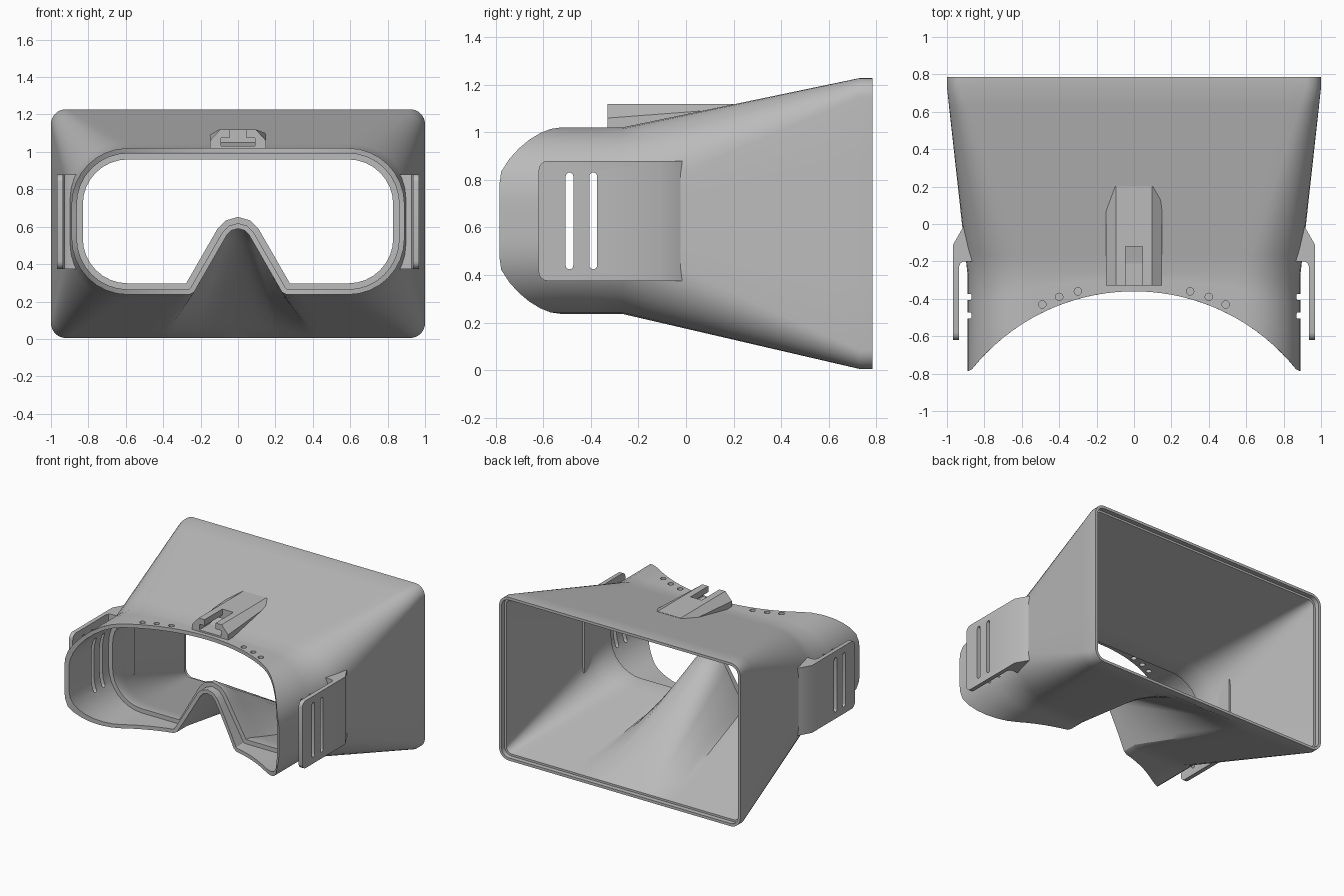
import bpy, bmesh, math
from mathutils import Vector

if "Cube" in bpy.data.objects:
    bpy.data.objects.remove(bpy.data.objects["Cube"], do_unlink=True)

grey = bpy.data.materials.new("plain_grey")
grey.use_nodes = True
grey.diffuse_color = (0.5, 0.5, 0.5, 1)
grey.node_tree.nodes["Principled BSDF"].inputs["Base Color"].default_value = (0.5, 0.5, 0.5, 1)


def finish(name, bm):
    bmesh.ops.recalc_face_normals(bm, faces=bm.faces)
    mesh = bpy.data.meshes.new(name)
    bm.to_mesh(mesh)
    bm.free()
    mesh.materials.append(grey)
    ob = bpy.data.objects.new(name, mesh)
    bpy.context.collection.objects.link(ob)
    return ob


def prism(points, axis, lo, hi):
    """Extrude a closed 2D outline along an axis (0, 1 or 2)."""
    bm = bmesh.new()
    rings = []
    for d in (lo, hi):
        ring = []
        for p in points:
            co = list(p)
            co.insert(axis, d)
            ring.append(bm.verts.new(co))
        rings.append(ring)
    n = len(points)
    bm.faces.new(rings[0])
    bm.faces.new(rings[1])
    for i in range(n):
        j = (i + 1) % n
        bm.faces.new((rings[0][i], rings[0][j], rings[1][j], rings[1][i]))
    return bm


def activate(ob):
    bpy.ops.object.select_all(action="DESELECT")
    ob.select_set(True)
    bpy.context.view_layer.objects.active = ob


def cut(ob, cutters):
    activate(ob)
    for c in cutters:
        m = ob.modifiers.new("cut", "BOOLEAN")
        m.operation, m.solver, m.object = "DIFFERENCE", "EXACT", c
        bpy.ops.object.modifier_apply(modifier=m.name)


def arc(cx, cy, r, a0, a1, n):
    angles = [math.radians(a0 + (a1 - a0) * i / n) for i in range(n + 1)]
    return [Vector((cx + r * math.cos(a), cy + r * math.sin(a))) for a in angles]


def section(nose, cx, r, z0, z1):
    """Closed outline: nose bridge, rounded corners, mirrored halves."""
    keys = [Vector(p) for p in nose]
    low = arc(cx, z0 + r, r, -90, 0, 8)
    high = arc(cx, z1 - r, r, 0, 90, 8)
    half = keys[:3]

    def fill(a, b, n):
        half.extend(a.lerp(b, i / n) for i in range(1, n))

    fill(keys[2], keys[3], 7)
    half.extend(keys[3:])
    fill(keys[4], low[0], 6)
    half.extend(low)
    fill(low[-1], high[0], 4)
    half.extend(high)
    top = Vector((0, z1))
    fill(high[-1], top, 12)
    half.append(top)
    return half + [Vector((-p.x, p.y)) for p in half[-2:0:-1]]


def inset(pts, d):
    out = []
    for i, p in enumerate(pts):
        a = (p - pts[i - 1]).normalized()
        b = (pts[(i + 1) % len(pts)] - p).normalized()
        na, nb = Vector((-a.y, a.x)), Vector((-b.y, b.x))
        m = (na + nb).normalized()
        out.append(p + m * d / max(m.dot(na), 0.5))
    return out


# Shell: face opening lofted to the wide rectangular rear opening
face = section([(0, .59), (.035, .58), (.06, .555), (.235, .25), (.26, .237)],
               .59, .3, .237, 1.02)
rear = section([(0, .005), (.1, .005), (.2, .005), (.4, .005), (.44, .005)],
               .92, .08, .005, 1.228)
START, END, BACK = -.27, .73, .785


def flat(pts, y):
    return [Vector((p.x, y, p.y)) for p in pts]


def curved(pts):
    """Front edge swept around the wearer's forehead."""
    return [Vector((p.x, max(-.785, math.sqrt(1.232 - p.x ** 2) - 1.47), p.y)) for p in pts]


def loft(a, b, n):
    return [[p.lerp(q, i / n) for p, q in zip(a, b)] for i in range(n + 1)]


rings = loft(curved(face), flat(face, START), 3)
rings += loft(flat(face, START), flat(rear, END), 10)[1:]
rings.append(flat(rear, BACK))
rings.append(flat(inset(rear, .02), BACK))
rings.append(flat(inset(rear, .02), .75))
rings += loft(flat(inset(rear, .035), .75), flat(inset(face, .06), START), 10)
rings.append(flat(inset(face, .06), -.3))
rings += loft(flat(inset(face, .028), -.3), curved(inset(face, .028)), 3)

bm = bmesh.new()
grid = [[bm.verts.new(p) for p in ring] for ring in rings]
count = len(face)
for k in range(len(grid)):
    a, b = grid[k], grid[(k + 1) % len(grid)]
    for i in range(count):
        j = (i + 1) % count
        bm.faces.new((a[i], a[j], b[j], b[i]))
shell = finish("visor_shell", bm)

# Strap brackets on both sides
brackets = []
for side, s in (("left", 1), ("right", -1)):
    outline = [(.85, -.01), (.91, -.01), (.967, -.11), (.967, -.62), (.936, -.62),
               (.936, -.23), (.928, -.208), (.91, -.2), (.85, -.2)]
    bm = prism([(s * x, y) for x, y in outline], 2, .375, .88)
    tips = [e for e in bm.edges if all(v.co.y < -.61 for v in e.verts)
            and abs(e.verts[0].co.z - e.verts[1].co.z) < .01]
    bmesh.ops.bevel(bm, geom=tips, offset=.04, segments=4, profile=.5, affect="EDGES")
    brackets.append(finish("strap_bracket_" + side, bm))

# Strap slots and vent holes
slots, vents = [], []
for s in (1, -1):
    for y in (-.49, -.39):
        stadium = arc(y, .815, .016, 0, 180, 8) + arc(y, .44, .016, 180, 360, 8)
        slots.append(finish("slot_cutter", prism(stadium, 0, s * .7, s * 1.1)))
    for x, y in ((.3, -.36), (.4, -.39), (.49, -.43)):
        circle = arc(s * x, y, .02, 0, 360, 16)[:-1]
        vents.append(finish("vent_cutter", prism(circle, 2, .9, 1.1)))
cut(shell, slots + vents)
for b in brackets:
    cut(b, slots)

# Top mount with a T-shaped slot
profile = [(-.15, 1.005), (-.15, 1.06), (-.095, 1.12), (.095, 1.12), (.15, 1.06), (.15, 1.005)]
bm = prism(profile, 1, -.33, .2)
for v in bm.verts:
    if v.co.y > 0:
        v.co.z = max(v.co.z, 1.1)
mount = finish("top_mount", bm)
tee = [(-.09, 1.032), (.09, 1.032), (.09, 1.075), (.046, 1.075), (.046, 1.2),
       (-.046, 1.2), (-.046, 1.075), (-.09, 1.075)]
tee_cutter = finish("tee_cutter", prism(tee, 1, -.5, -.12))
cut(mount, [tee_cutter])

for c in slots + vents + [tee_cutter]:
    bpy.data.objects.remove(c, do_unlink=True)
for ob in [shell, mount] + brackets:
    activate(ob)
    bpy.ops.object.shade_smooth_by_angle(angle=math.radians(30))
